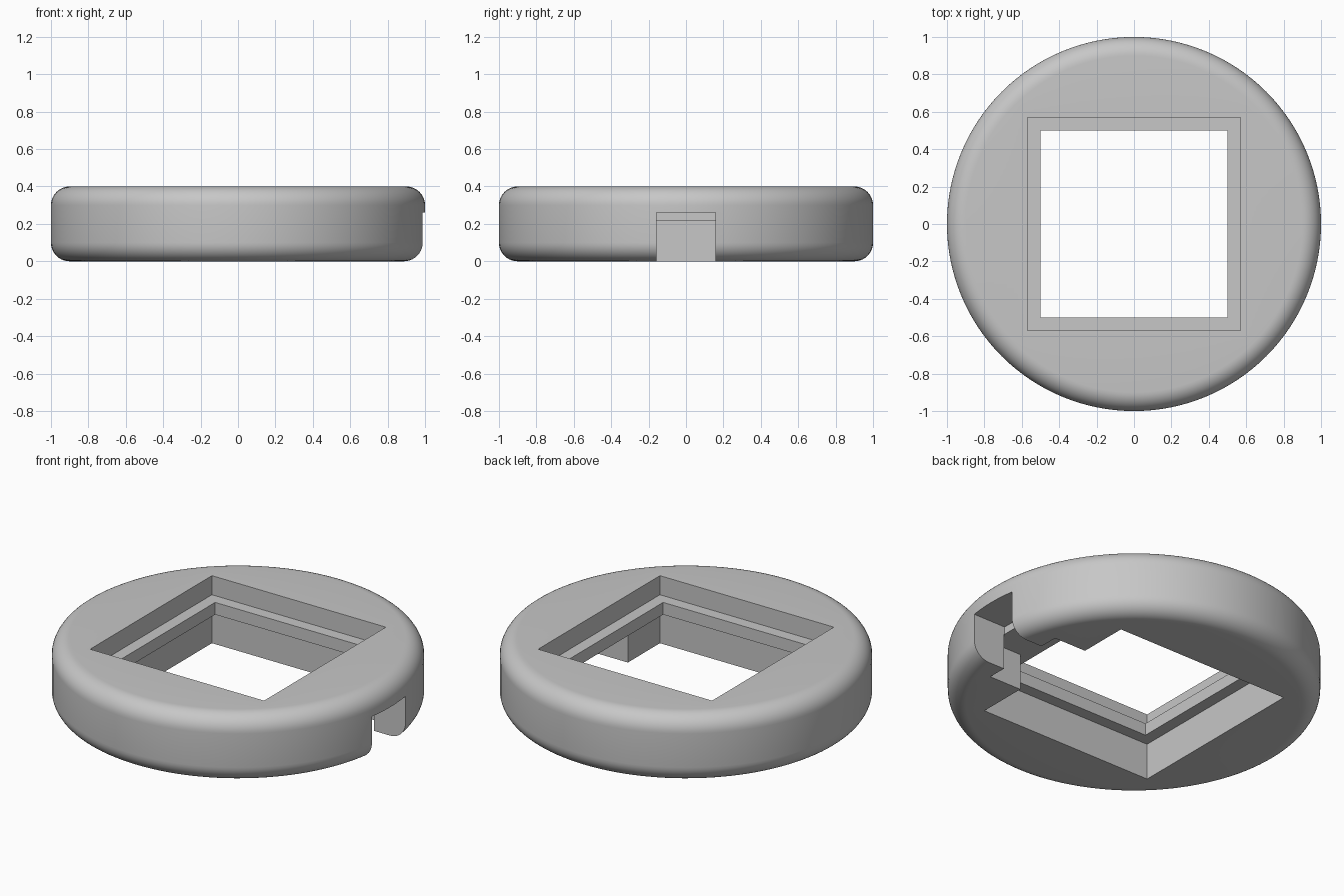
import bpy, bmesh, math

default_cube = bpy.data.objects.get("Cube")
if default_cube:
    bpy.data.objects.remove(default_cube, do_unlink=True)

HEIGHT, RADIUS, FILLET = 0.4, 1.0, 0.1
LIP_BOTTOM, LIP_TOP = 0.215, 0.287
SEGMENTS, FILLET_STEPS = 128, 10

grey = bpy.data.materials.new("light grey")
grey.use_nodes = True
colour = (0.57, 0.57, 0.57, 1)
grey.diffuse_color = colour
grey.node_tree.nodes["Principled BSDF"].inputs["Base Color"].default_value = colour


def add_object(name, bm):
    mesh = bpy.data.meshes.new(name)
    bm.to_mesh(mesh)
    bm.free()
    obj = bpy.data.objects.new(name, mesh)
    bpy.context.collection.objects.link(obj)
    mesh.materials.append(grey)
    return obj


# Solid puck: half profile with rounded rims, turned about z
profile = [(0, 0)]
for centre_z, start in ((FILLET, -90), (HEIGHT - FILLET, 0)):
    for i in range(FILLET_STEPS + 1):
        a = math.radians(start + 90 * i / FILLET_STEPS)
        profile.append((RADIUS - FILLET + FILLET * math.cos(a),
                        centre_z + FILLET * math.sin(a)))
profile.append((0, HEIGHT))

bm = bmesh.new()
verts = [bm.verts.new((r, 0, z)) for r, z in profile]
edges = [bm.edges.new(pair) for pair in zip(verts, verts[1:])]
bmesh.ops.spin(bm, geom=verts + edges, cent=(0, 0, 0), axis=(0, 0, 1),
               angle=math.tau, steps=SEGMENTS)
bmesh.ops.remove_doubles(bm, verts=bm.verts, dist=1e-4)
bmesh.ops.recalc_face_normals(bm, faces=bm.faces)
ring = add_object("round_ring", bm)


def cut_box(name, x, y, z):
    """Cut the box spanning the given ranges out of the ring."""
    bm = bmesh.new()
    bmesh.ops.create_cube(bm, size=1)
    for v in bm.verts:
        v.co = [lo + (c + 0.5) * (hi - lo) for c, (lo, hi) in zip(v.co, (x, y, z))]
    cutter = add_object(name, bm)
    mod = ring.modifiers.new(name, "BOOLEAN")
    mod.operation, mod.solver, mod.object = "DIFFERENCE", "EXACT", cutter
    bpy.context.view_layer.objects.active = ring
    bpy.ops.object.modifier_apply(modifier=name)
    bpy.data.objects.remove(cutter, do_unlink=True)


def span(half):
    return (-half, half)


# Square opening, with recesses above and below that leave a thin inner lip
cut_box("through_opening", span(0.5), span(0.5), (-0.1, 0.5))
cut_box("upper_recess", span(0.57), span(0.57), (LIP_TOP, 0.5))
cut_box("lower_recess", span(0.57), span(0.57), (-0.1, LIP_BOTTOM))

# Socket pocket inside the left wall and the notch leading out through the rim
cut_box("socket_pocket", (0.52, 0.78), span(0.27), (-0.1, LIP_BOTTOM))
cut_box("rim_notch", (0.775, 1.1), span(0.157), (-0.1, 0.26))

# Smooth rims, sharp cut edges
bpy.ops.object.select_all(action="DESELECT")
ring.select_set(True)
bpy.context.view_layer.objects.active = ring
bpy.ops.object.shade_smooth_by_angle(angle=math.radians(30))
